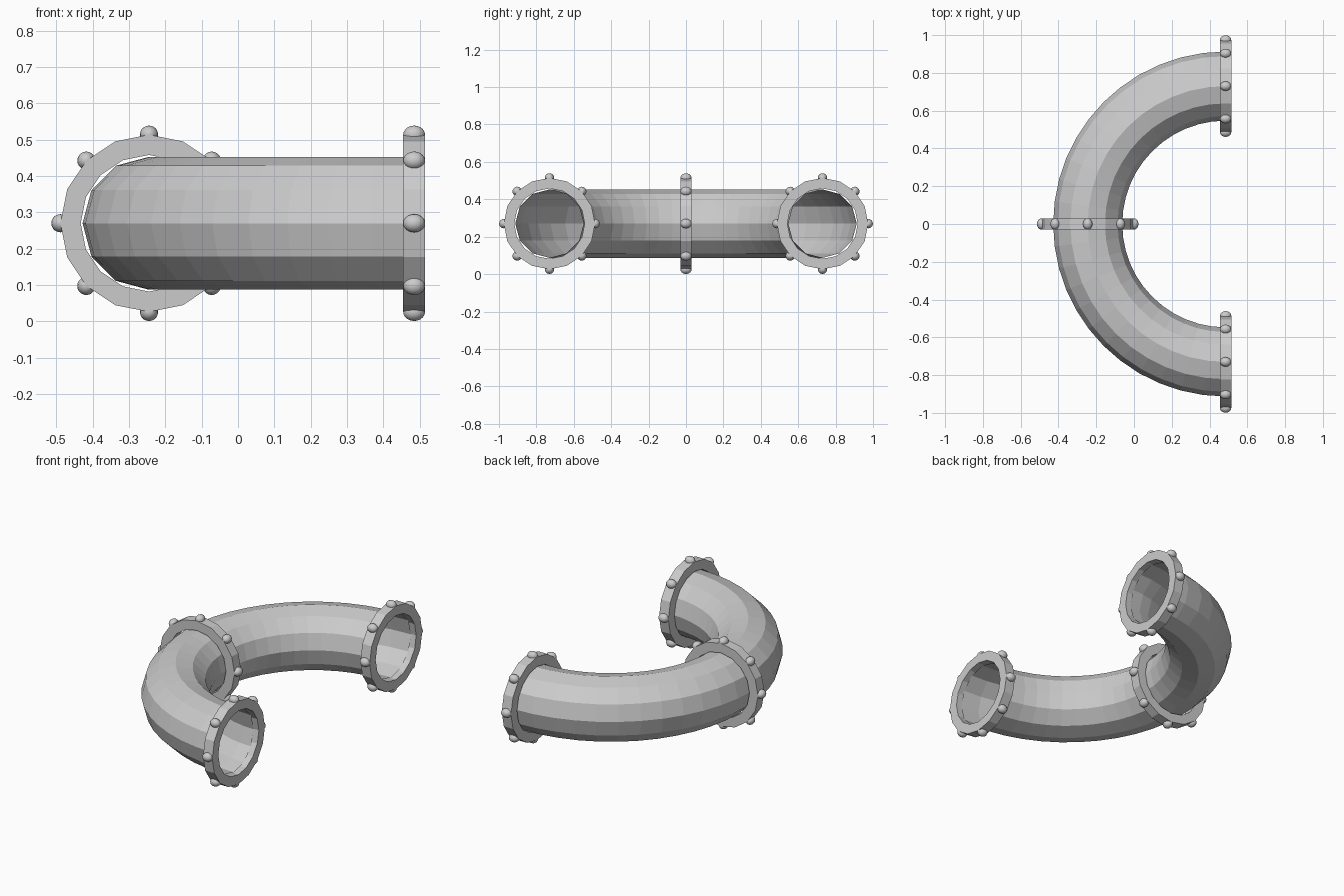
import bpy, bmesh
from math import sin, cos, pi
from mathutils import Matrix, Vector

if "Cube" in bpy.data.objects:
    bpy.data.objects.remove(bpy.data.objects["Cube"])

CX, R, Z = 0.485, 0.73, 0.27      # bend centre x, bend radius, height of pipe axis
TUBE, SIDES, STEPS = 0.183, 12, 24
OUT, INN, HALF = 0.244, 0.188, 0.03


def make_object(name, bm):
    mesh = bpy.data.meshes.new(name)
    bm.to_mesh(mesh)
    bm.free()
    obj = bpy.data.objects.new(name, mesh)
    bpy.context.collection.objects.link(obj)
    return obj


def skin(bm, loops, closed):
    # Bridge successive vertex loops with quads
    n = len(loops[0])
    for i in range(len(loops) if closed else len(loops) - 1):
        a, b = loops[i], loops[(i + 1) % len(loops)]
        for j in range(n):
            k = (j + 1) % n
            bm.faces.new((a[j], a[k], b[k], b[j]))
    bmesh.ops.recalc_face_normals(bm, faces=bm.faces)


# Half-circle open pipe
bm = bmesh.new()
loops = []
for i in range(STEPS + 1):
    t = pi / 2 + pi * i / STEPS
    loop = []
    for j in range(SIDES):
        p = 2 * pi * j / SIDES
        r = R + TUBE * cos(p)
        loop.append(bm.verts.new((CX + r * cos(t), r * sin(t), Z + TUBE * sin(p))))
    loops.append(loop)
skin(bm, loops, False)
make_object("bent_pipe", bm)


def flange(name, t):
    # Local x runs outward from the bend centre, local y along the pipe
    frame = Matrix.Translation((CX + R * cos(t), R * sin(t), Z)) @ Matrix.Rotation(t, 4, 'Z')
    bm = bmesh.new()
    rings = []
    for r, y in ((INN, -HALF), (OUT, -HALF), (OUT, HALF), (INN, HALF)):
        rings.append([bm.verts.new(frame @ Vector((r * cos(2 * pi * j / 16), y, r * sin(2 * pi * j / 16))))
                      for j in range(16)])
    skin(bm, rings, True)
    make_object(name + "_flange", bm)

    # Eight rounded rivets around the rim
    bm = bmesh.new()
    for k in range(8):
        a = k * pi / 4
        m = (frame @ Matrix.Translation((OUT * cos(a), 0, OUT * sin(a)))
             @ Matrix.Diagonal((0.025, HALF, 0.025, 1)))
        bmesh.ops.create_uvsphere(bm, u_segments=16, v_segments=10, radius=1, matrix=m)
    for f in bm.faces:
        f.smooth = True
    make_object(name + "_rivets", bm)


for name, t in (("rear", pi / 2), ("middle", pi), ("front", 3 * pi / 2)):
    flange(name, t)
